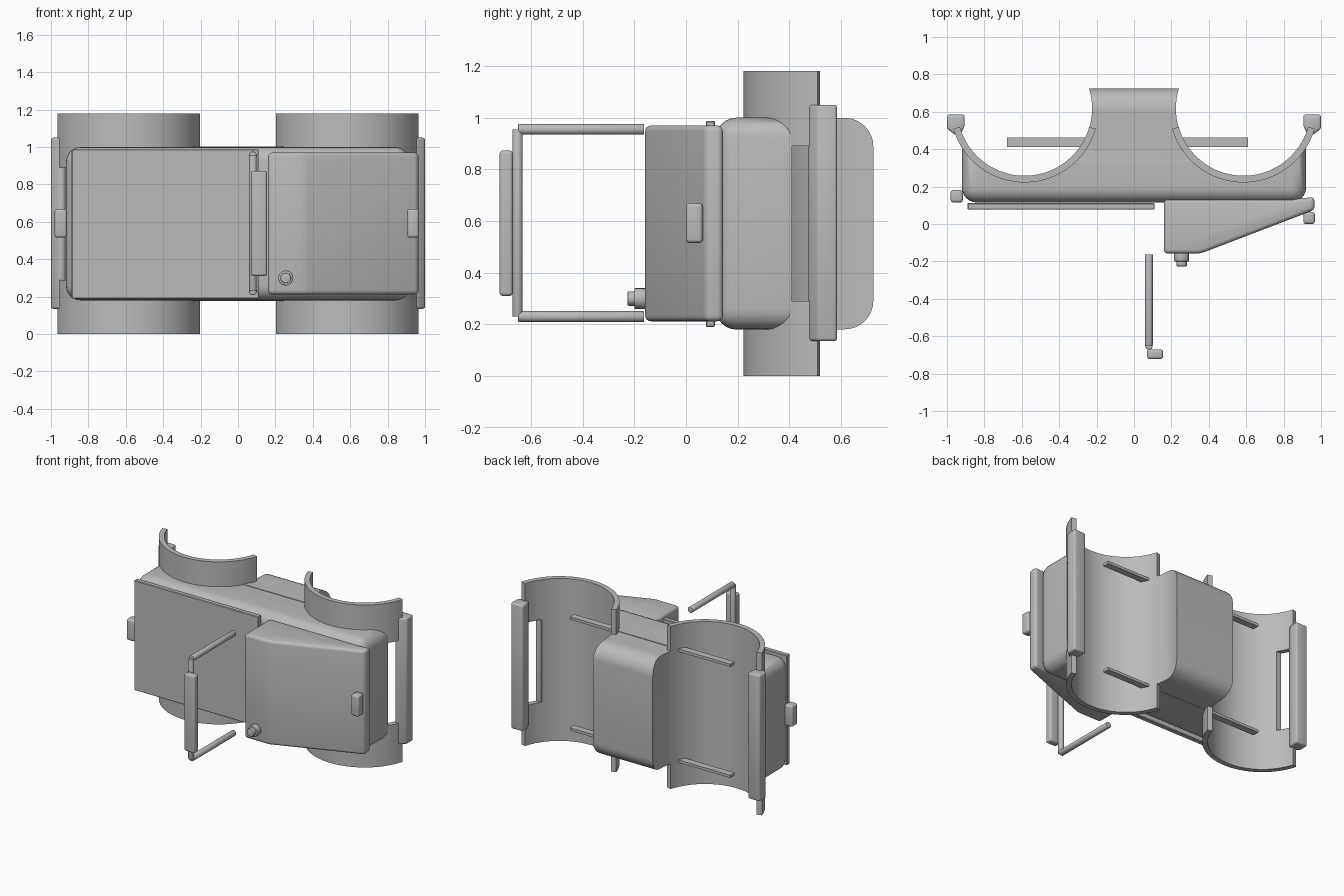
import bpy, bmesh, math
from mathutils import Matrix, Vector

if "Cube" in bpy.data.objects:
    bpy.data.objects.remove(bpy.data.objects["Cube"])

grey = bpy.data.materials.new("plain grey")
grey.diffuse_color = (0.5, 0.5, 0.5, 1)
grey.use_nodes = True
grey.node_tree.nodes["Principled BSDF"].inputs["Base Color"].default_value = grey.diffuse_color


def finish(bm, name):
    bmesh.ops.recalc_face_normals(bm, faces=bm.faces[:])
    me = bpy.data.meshes.new(name)
    bm.to_mesh(me)
    bm.free()
    me.materials.append(grey)
    ob = bpy.data.objects.new(name, me)
    bpy.context.collection.objects.link(ob)
    smooth(ob)
    return ob


def smooth(ob):
    bpy.ops.object.select_all(action='DESELECT')
    ob.select_set(True)
    bpy.context.view_layer.objects.active = ob
    bpy.ops.object.shade_smooth_by_angle(angle=math.radians(35))


def prism(name, pts, z0, z1, bevel=0, keep=None, segs=4):
    """Extrude an XY outline from z0 to z1; round the edges chosen by keep."""
    bm = bmesh.new()
    f = bm.faces.new([bm.verts.new((x, y, z0)) for x, y in pts])
    ext = bmesh.ops.extrude_face_region(bm, geom=[f])
    bmesh.ops.translate(bm, vec=(0, 0, z1 - z0),
                        verts=[v for v in ext['geom'] if isinstance(v, bmesh.types.BMVert)])
    bmesh.ops.recalc_face_normals(bm, faces=bm.faces[:])
    if bevel:
        edges = [e for e in bm.edges if keep is None or keep(e)]
        bmesh.ops.bevel(bm, geom=edges, offset=bevel, segments=segs,
                        profile=0.5, affect='EDGES', clamp_overlap=True)
    return finish(bm, name)


def box(name, x, y, z, bevel=0, keep=None, segs=4):
    pts = [(x[0], y[0]), (x[1], y[0]), (x[1], y[1]), (x[0], y[1])]
    return prism(name, pts, z[0], z[1], bevel, keep, segs)


def rod(name, a, b, r, segs=24):
    a, b = Vector(a), Vector(b)
    bm = bmesh.new()
    rot = (b - a).to_track_quat('Z', 'Y').to_matrix().to_4x4()
    bmesh.ops.create_cone(bm, cap_ends=True, segments=segs, radius1=r, radius2=r,
                          depth=(b - a).length, matrix=Matrix.Translation((a + b) / 2) @ rot)
    rims = [e for e in bm.edges if any(len(f.verts) > 4 for f in e.link_faces)]
    bmesh.ops.bevel(bm, geom=rims, offset=0.004, segments=2, profile=0.5, affect='EDGES')
    return finish(bm, name)


def boolean(ob, cutter, op):
    bpy.context.view_layer.objects.active = ob
    m = ob.modifiers.new("cut", 'BOOLEAN')
    m.operation, m.object, m.solver = op, cutter, 'EXACT'
    bpy.ops.object.modifier_apply(modifier=m.name)
    bpy.data.objects.remove(cutter)


CX, CY, R_IN, R_OUT = 0.585, 0.618, 0.36, 0.396

# Main body: rounded block plus rear centre post, hollowed by two round channels
def block_edge(e):
    a, b = (v.co for v in e.verts)
    return not (abs(a.z - b.z) > 0.1 and a.y > 0.3)

def post_edge(e):
    a, b = (v.co for v in e.verts)
    return abs(a.x - b.x) > 0.1 and a.y > 0.6

body = box("body", (-0.92, 0.92), (0.115, 0.41), (0.18, 1.0), 0.08, block_edge, 6)
post = box("post", (-0.34, 0.34), (0.2, 0.725), (0.181, 0.999), 0.11, post_edge, 8)
boolean(body, post, 'UNION')
for s in (-1, 1):
    boolean(body, rod("channel_cutter", (s * CX, CY, -0.2), (s * CX, CY, 1.4), R_IN + 0.001, 96),
            'DIFFERENCE')
smooth(body)

# Half-round cradles with a notch on the outer side, and edge grips
for s, side in ((-1, "left"), (1, "right")):
    ang = [math.radians(196 + 148 * i / 48) for i in range(49)]
    arc = [(s * CX + R_OUT * math.cos(a), CY + R_OUT * math.sin(a)) for a in ang]
    arc += [(s * CX + R_IN * math.cos(a), CY + R_IN * math.sin(a)) for a in reversed(ang)]
    cradle = prism(side + "_cradle", arc, 0.0, 1.18)
    notch = box("notch_cutter", sorted((s * 0.8, s * 1.1)), (0.405, 0.7), (0.29, 0.89))
    boolean(cradle, notch, 'DIFFERENCE')
    smooth(cradle)
    grip = [(1.0, 0.585), (0.905, 0.585), (0.905, 0.525), (0.93, 0.475), (0.955, 0.475), (1.0, 0.51)]
    prism(side + "_grip", [(s * x, y) for x, y in grip], 0.135, 1.05, 0.015, None, 3)

# Thin cross rails at the top and bottom of the body
for z, n in ((0.177, "lower"), (0.983, "upper")):
    box(n + "_rail", (-0.68, 0.61), (0.413, 0.462), (z, z + 0.02))

# Front cover plate
box("cover_plate", (-0.89, 0.11), (0.077, 0.112), (0.19, 0.988), 0.004, None, 1)

# Wedge-shaped front housing with knob
prism("front_housing", [(0.16, 0.135), (0.16, -0.158), (0.355, -0.158), (0.965, 0.075),
                        (0.965, 0.145), (0.88, 0.135)], 0.212, 0.97, 0.022)
rod("knob_base", (0.255, -0.15, 0.3), (0.255, -0.2, 0.3), 0.04)
rod("knob_tip", (0.255, -0.19, 0.3), (0.255, -0.226, 0.3), 0.028)

# Small side latches
box("left_latch", (-0.98, -0.915), (0.115, 0.182), (0.515, 0.67), 0.015)
box("right_latch", (0.905, 0.967), (0.0, 0.065), (0.515, 0.67), 0.015)

# Forward frame: two arms, upright and handle bar
for z, n in ((0.23, "lower"), (0.955, "upper")):
    rod(n + "_arm", (0.08, -0.162, z), (0.08, -0.65, z), 0.021)
rod("frame_upright", (0.08, -0.652, 0.23), (0.08, -0.652, 0.955), 0.02)
box("frame_handle", (0.07, 0.155), (-0.722, -0.67), (0.31, 0.873), 0.014)
